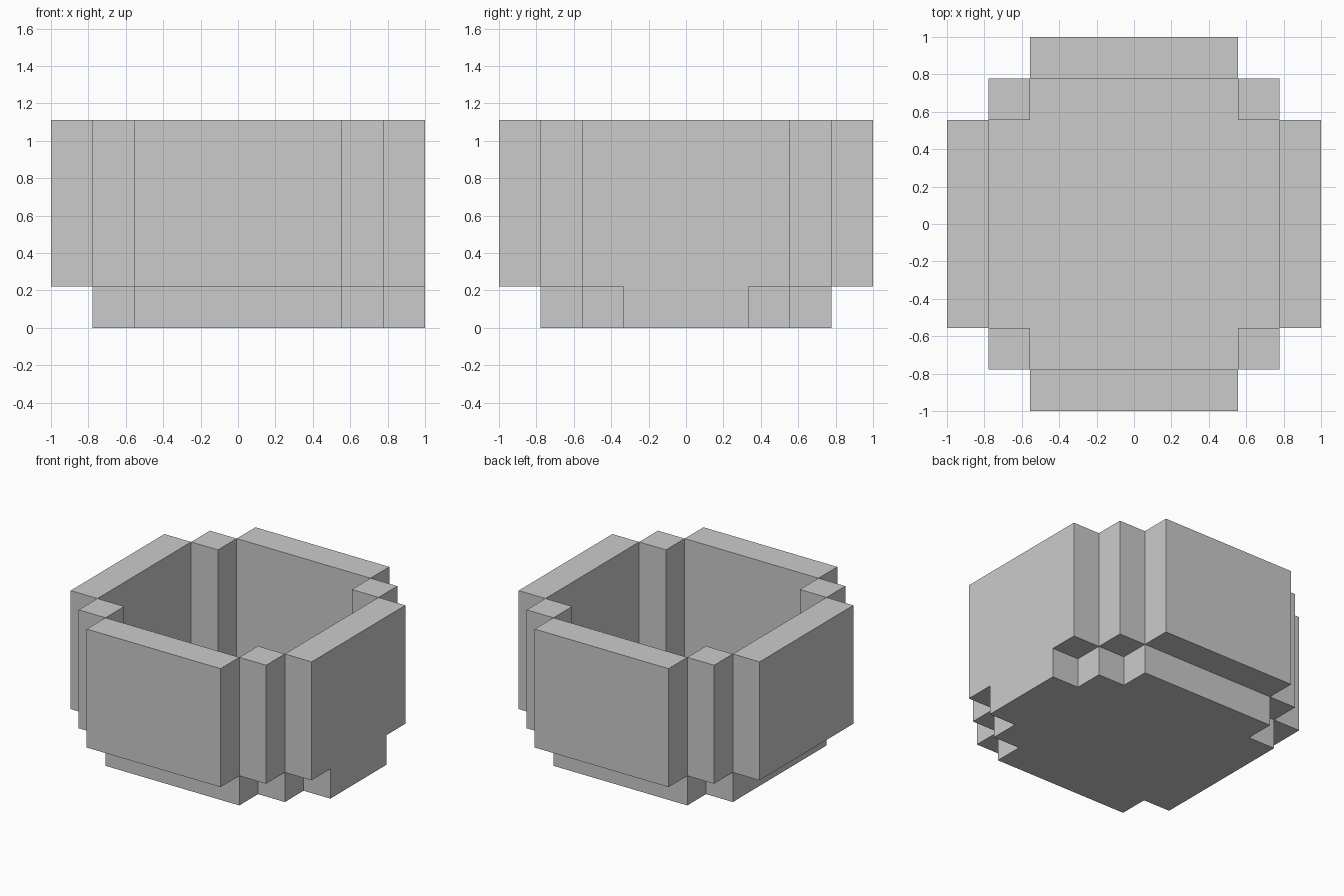
import bpy
import bmesh
from mathutils import Vector

cube = bpy.data.objects.get("Cube")
if cube:
    bpy.data.objects.remove(cube, do_unlink=True)

U = 2 / 9                      # grid unit
HEIGHT = 5 * U
INNER, MIDDLE, OUTER = 2.5 * U, 3.5 * U, 4.5 * U

grey = bpy.data.materials.new("plain grey")
grey.use_nodes = True
colour = (0.6, 0.6, 0.6, 1)
grey.diffuse_color = colour
grey.node_tree.nodes["Principled BSDF"].inputs["Base Color"].default_value = colour


def prism(name, outline, direction):
    """Extrude a flat outline of 3D points along a direction."""
    bm = bmesh.new()
    face = bm.faces.new([bm.verts.new(p) for p in outline])
    result = bmesh.ops.extrude_face_region(bm, geom=[face], use_keep_orig=True)
    moved = [v for v in result["geom"] if isinstance(v, bmesh.types.BMVert)]
    bmesh.ops.translate(bm, verts=moved, vec=Vector(direction))
    bmesh.ops.recalc_face_normals(bm, faces=bm.faces[:])
    mesh = bpy.data.meshes.new(name)
    bm.to_mesh(mesh)
    bm.free()
    mesh.materials.append(grey)
    obj = bpy.data.objects.new(name, mesh)
    bpy.context.collection.objects.link(obj)
    return obj


def box(name, x0, x1, y0, y1, z0, z1):
    base = [(x0, y0, z0), (x1, y0, z0), (x1, y1, z0), (x0, y1, z0)]
    return prism(name, base, (0, 0, z1 - z0))


# Floor: square with its corners notched out
floor = []
for sx, sy in ((1, 1), (-1, 1), (-1, -1), (1, -1)):
    corner = [(MIDDLE * sx, INNER * sy, 0), (INNER * sx, INNER * sy, 0),
              (INNER * sx, MIDDLE * sy, 0)]
    floor += corner if sx * sy > 0 else corner[::-1]
prism("floor", floor, (0, 0, U))

# Plain walls
box("front_wall", -INNER, INNER, -OUTER, -MIDDLE, U, HEIGHT)
box("back_wall", -INNER, INNER, MIDDLE, OUTER, U, HEIGHT)
box("right_wall", -OUTER, -MIDDLE, -INNER, INNER, U, HEIGHT)

# Left wall, with a foot that reaches the ground
half = [(INNER, HEIGHT), (INNER, U), (1.5 * U, U), (1.5 * U, 0)]
profile = half + [(-y, z) for y, z in reversed(half)]
prism("left_wall_with_foot", [(MIDDLE, y, z) for y, z in profile], (U, 0, 0))

# Corner posts
for side, sx in (("left", 1), ("right", -1)):
    for end, sy in (("front", -1), ("back", 1)):
        xs = sorted((INNER * sx, MIDDLE * sx))
        ys = sorted((INNER * sy, MIDDLE * sy))
        box(f"{end}_{side}_post", *xs, *ys, U, HEIGHT)
